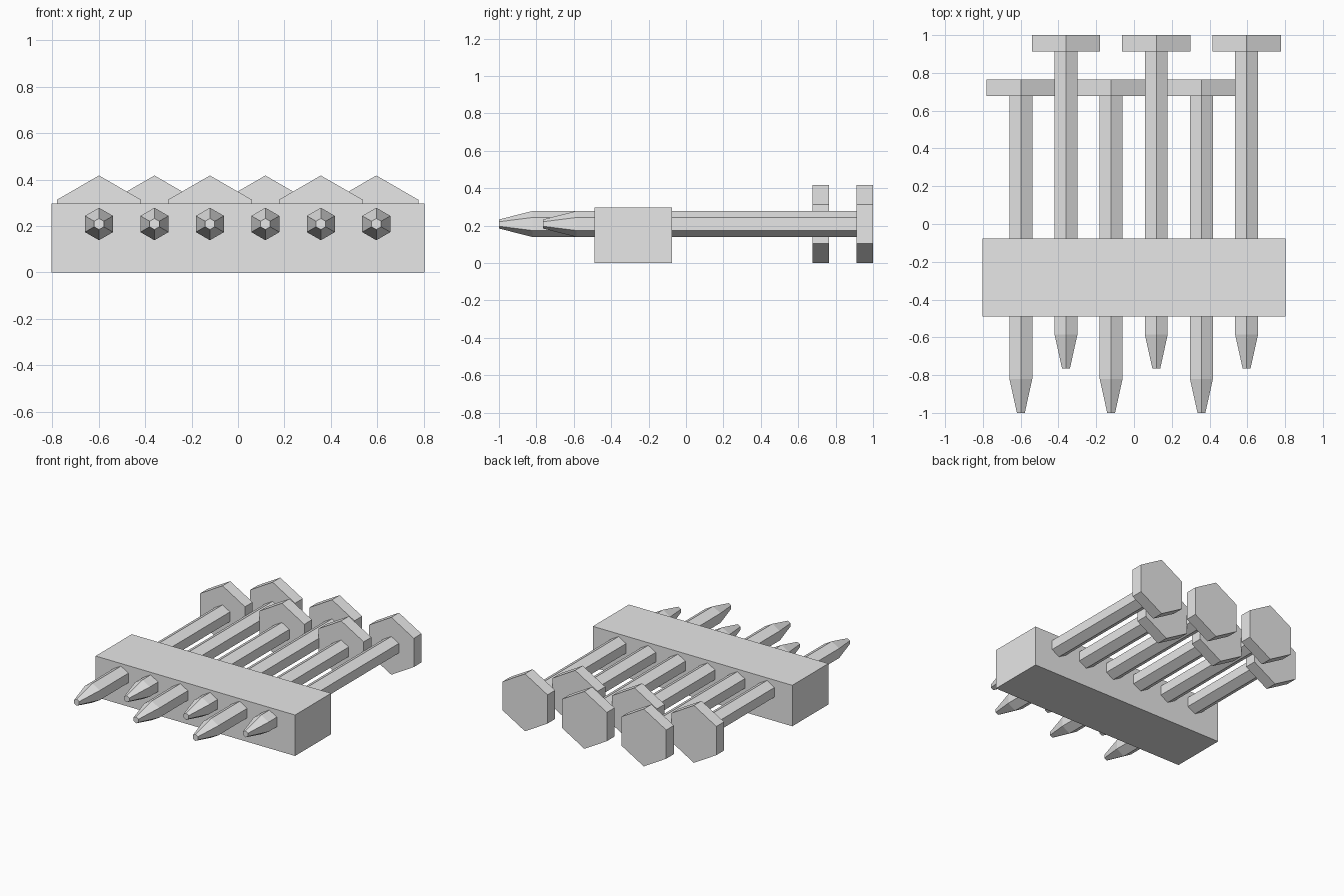
import bpy, bmesh, math

if "Cube" in bpy.data.objects:
    bpy.data.objects.remove(bpy.data.objects["Cube"])

grey = bpy.data.materials.new("grey")
grey.diffuse_color = (0.8, 0.8, 0.8, 1)
grey.use_nodes = True
grey.node_tree.nodes["Principled BSDF"].inputs["Base Color"].default_value = grey.diffuse_color

AXIS_Z = 0.209


def make_object(name, bm):
    bmesh.ops.recalc_face_normals(bm, faces=bm.faces)
    mesh = bpy.data.meshes.new(name)
    bm.to_mesh(mesh)
    bm.free()
    mesh.materials.append(grey)
    obj = bpy.data.objects.new(name, mesh)
    bpy.context.collection.objects.link(obj)


def make_pin(name, x, shift):
    # Six-sided rings (y, radius) from tip to the back of the head
    profile = [(-1.0, 0.024), (-0.82, 0.07), (0.677, 0.07),
               (0.677, 0.209), (0.765, 0.209)]
    bm = bmesh.new()
    rings = []
    for y, r in profile:
        rings.append([bm.verts.new((x + r * math.sin(i * math.pi / 3), y + shift,
                                    AXIS_Z + r * math.cos(i * math.pi / 3)))
                      for i in range(6)])
    for a, b in zip(rings, rings[1:]):
        for i in range(6):
            j = (i + 1) % 6
            bm.faces.new((a[i], a[j], b[j], b[i]))
    bm.faces.new(rings[0])
    bm.faces.new(rings[-1])
    make_object(name, bm)


# Holder block
bm = bmesh.new()
bmesh.ops.create_cube(bm, size=1)
for v in bm.verts:
    v.co.x *= 1.606
    v.co.y = v.co.y * 0.415 - 0.283
    v.co.z = (v.co.z + 0.5) * 0.298
make_object("holder_block", bm)

# Pins alternate between pushed in and pulled back
for n in range(6):
    pulled = n % 2
    make_pin(f"{'back' if pulled else 'forward'}_pin_{n + 1}",
             -0.599 + n * 0.239, 0.235 * pulled)
